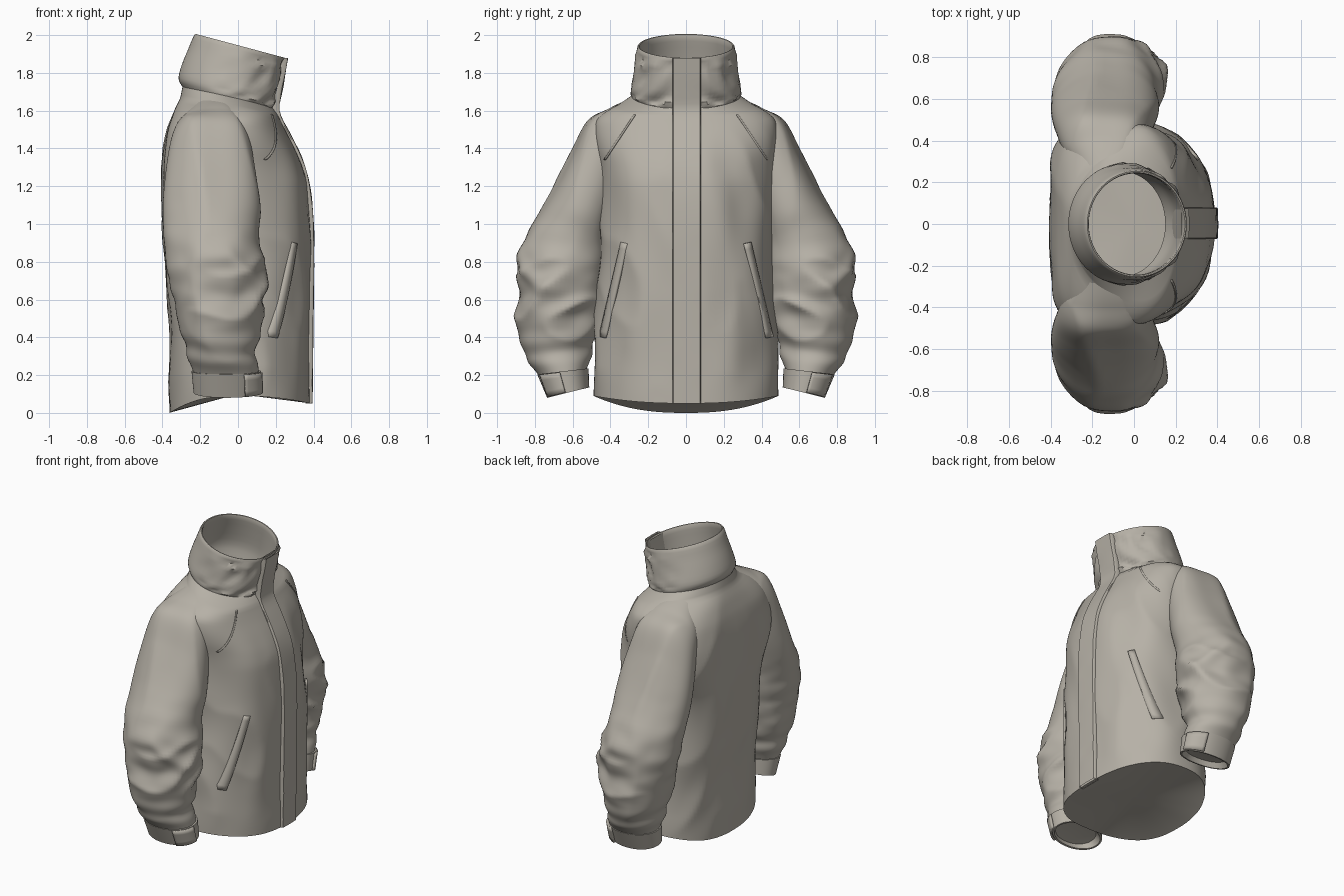
import bpy, bmesh, math
from mathutils import Vector, noise

if "Cube" in bpy.data.objects:
    bpy.data.objects.remove(bpy.data.objects["Cube"])

fabric = bpy.data.materials.new("warm_grey_fabric")
fabric.diffuse_color = (0.47, 0.44, 0.385, 1)
fabric.use_nodes = True
fabric.node_tree.nodes["Principled BSDF"].inputs["Base Color"].default_value = fabric.diffuse_color


def curve(keys, t):
    """Smooth interpolation through (t, v1, v2, ...) keys."""
    n = len(keys)
    t = min(max(t, keys[0][0]), keys[-1][0])
    i = next((k for k in range(n - 1) if t <= keys[k + 1][0]), n - 2)

    def slope(k, c):
        a, b = keys[max(k - 1, 0)], keys[min(k + 1, n - 1)]
        return (b[c] - a[c]) / (b[0] - a[0])
    h = keys[i + 1][0] - keys[i][0]
    u = (t - keys[i][0]) / h
    return [(2*u**3 - 3*u*u + 1) * keys[i][c] + (u**3 - 2*u*u + u) * h * slope(i, c)
            + (3*u*u - 2*u**3) * keys[i + 1][c] + (u**3 - u*u) * h * slope(i + 1, c)
            for c in range(1, len(keys[0]))]


def power(v, n):
    return math.copysign(abs(v) ** (2 / n), v)


def loft(name, rows, closed=True, tip=None, solid=0, angle=40):
    """Skin rows of points; tip closes the last row with a fan."""
    bm = bmesh.new()
    vs = [[bm.verts.new(p) for p in r] for r in rows]
    n = len(rows[0])
    for a, b in zip(vs, vs[1:]):
        for j in range(n if closed else n - 1):
            k = (j + 1) % n
            bm.faces.new((a[j], a[k], b[k], b[j]))
    if tip:
        t = bm.verts.new(tip)
        for j in range(n):
            bm.faces.new((vs[-1][j], vs[-1][(j + 1) % n], t))
    bmesh.ops.recalc_face_normals(bm, faces=bm.faces)
    me = bpy.data.meshes.new(name)
    bm.to_mesh(me)
    bm.free()
    me.materials.append(fabric)
    ob = bpy.data.objects.new(name, me)
    bpy.context.collection.objects.link(ob)
    if solid:
        m = ob.modifiers.new("thickness", 'SOLIDIFY')
        m.thickness, m.offset = solid, 0
    bpy.ops.object.select_all(action='DESELECT')
    ob.select_set(True)
    bpy.context.view_layer.objects.active = ob
    bpy.ops.object.shade_smooth_by_angle(angle=math.radians(angle))
    return ob


def ridge(x, y, z):
    """Sharp-crested fold noise, roughly -1..1."""
    return 1 - 3.2 * abs(noise.noise(Vector((x, y, z))))


# Torso profile: z, half width, back x, front x, back squareness
BODY = [(0, .49, -.36, .38, 2.4), (.4, .48, -.36, .38, 2.5), (.65, .465, -.375, .385, 2.8),
        (.95, .45, -.395, .385, 3.2), (1.2, .455, -.405, .365, 3.8), (1.3, .46, -.405, .34, 4),
        (1.4, .475, -.395, .30, 4), (1.5, .48, -.375, .25, 3.6), (1.56, .465, -.355, .22, 3),
        (1.61, .40, -.335, .20, 2.6), (1.67, .28, -.305, .18, 2.3), (1.73, .26, -.285, .17, 2.2)]
CX, NF = -.02, 2.3


def body_point(a, z):
    hw, xb, xf, nb = curve(BODY, z)
    c, s = math.cos(a), math.sin(a)
    n = NF if c > 0 else nb
    # the back is wider across the shoulder blades
    wide = 1 + .12 * max(0, min(1, -c * 3)) * math.exp(-((z - 1.3) / .22) ** 2)
    return Vector((CX + power(c, n) * ((xf - CX) if c > 0 else (CX - xb)), power(s, n) * hw * wide, z))


def front_x(y, z):
    hw, xb, xf, nb = curve(BODY, z)
    return CX + (xf - CX) * max(0, 1 - (abs(y) / hw) ** NF) ** (1 / NF)


# Torso with dipped hem, slanted neckline and soft vertical folds
rows = []
for i in range(71):
    t = 1 - i / 70
    row = []
    for j in range(112):
        a = 2 * math.pi * j / 112
        c, s = math.cos(a), math.sin(a)
        low = .09 * s * s + .05 * max(c, 0) ** 2
        z = low * (1 - t) + (1.62 - .05 * c) * t
        p = body_point(a, z)
        fade = min(1, abs(p.y) / .25) if c > 0 else .8
        fade *= min(1, t * 8 + .2) * min(1, (1 - t) * 6)
        d = .010 * ridge(p.x * 3, p.y * 4 + z * 1.2, z * 1.6 + 5) + .012 * noise.noise(Vector((p.x * 4, p.y * 6, z * 3)))
        p += Vector((c, s, 0)) * d * fade
        row.append(p)
    rows.append(row)
# Shoulder yoke rising to the neck, and the turned-under hem
neck = []
for j, p in enumerate(rows[0]):
    a = math.atan2(p.y / .45, (p.x + .06) / .28)
    neck.append(Vector((-.055 + .235 * math.cos(a), .272 * math.sin(a), 1.685 - .06 * math.cos(a))))
yoke = [[n.lerp(p, k / 5) for n, p in zip(neck, rows[0])] for k in range(5)]
hem = [p * .97 + Vector((0, 0, .004)) for p in rows[-1]]
loft("jacket_body", yoke + rows + [hem], tip=(0, 0, .10))

# Stand collar: front x, front z, back x, back z, half width (outside, rim, inside)
COLLAR = [(.165, 1.575, -.275, 1.70, .27), (.20, 1.615, -.30, 1.735, .287),
          (.212, 1.66, -.315, 1.775, .288), (.225, 1.73, -.295, 1.85, .275),
          (.24, 1.81, -.262, 1.93, .264), (.253, 1.872, -.232, 2.0, .258),
          (.238, 1.87, -.217, 1.992, .243), (.222, 1.78, -.25, 1.90, .252),
          (.195, 1.66, -.285, 1.78, .262), (.15, 1.57, -.26, 1.69, .25)]
rows = []
for k in range(28):
    fx, fz, bx, bz, hw = curve([(i,) + c for i, c in enumerate(COLLAR)], k / 3)
    row = []
    for j in range(80):
        a = math.tau * j / 80
        c, s = math.cos(a), math.sin(a)
        w = .014 * ridge(c * 2, abs(s) * 3 + k * .2, k * .25) * max(0, c + .5) * (3 < k < 14)
        w = w * min(1, abs(s) * 1.6) - (.008 if abs(s) < .35 and c > 0 and k < 15 else 0)
        row.append(((fx + bx) / 2 + c * ((fx - bx) / 2 + w), s * (hw + w), (fz + bz) / 2 + c * (fz - bz) / 2))
    rows.append(row)
loft("collar", rows, angle=50)

# Front placket and its collar end: z, x of the outer face
PLACKET = [(.05, .393), (.4, .397), (.9, .402), (1.1, .393), (1.25, .37), (1.36, .334),
           (1.48, .275), (1.56, .232), (1.61, .218), (1.68, .228), (1.78, .247), (1.88, .264)]
rows = []
for i in range(61):
    z = .05 + 1.83 * i / 60
    x = curve(PLACKET, z)[0]
    q = .004 * noise.noise(Vector((0, 3, z * 9)))
    rows.append([(x - .035, -.072, z), (x - .008 + q, -.072, z), (x + q, -.066, z), (x + .002 - q, 0, z),
                 (x + q, .074, z), (x - .008 + q, .080, z), (x - .035, .080, z)])
loft("front_placket", rows)


def strip(name, a, b, width, lift, thick):
    """Plate laid on the torso front between two (y, z) points."""
    d = Vector((b[0] - a[0], b[1] - a[1])).normalized()
    side = Vector((-d.y, d.x)) * width / 2
    rows = []
    for i in range(17):
        m = Vector(a).lerp(Vector(b), i / 16)
        pts = [m + side * f for f in (-1, 0, 1)]
        rows.append([(front_x(p.x, p.y) + lift, p.x, p.y) for p in pts])
    loft(name, rows, closed=False, solid=thick)


# Raglan sleeve rings: step, inner y z, outer y z, back x, front x
SLEEVE = [(-1, .25, 1.45, .285, 1.665, -.27, .05), (0, .29, 1.36, .40, 1.618, -.325, .065),
          (1, .34, 1.22, .52, 1.555, -.365, .075), (2, .38, 1.07, .61, 1.38, -.39, .095),
          (3, .41, .95, .715, 1.165, -.40, .115), (4, .43, .83, .858, .88, -.39, .115),
          (5, .44, .65, .89, .68, -.365, .125), (6, .455, .50, .898, .50, -.325, .11),
          (7, .49, .37, .86, .34, -.28, .09), (8, .525, .235, .775, .19, -.235, .11)]


def ring_point(s, r, a, grow=0, n=2.1):
    yi, zi, yo, zo, xb, xf = r
    c, q = power(math.cos(a), n), power(math.sin(a), n)
    h = Vector((0, (yo - yi) / 2, (zo - zi) / 2))
    h += h.normalized() * grow
    p = Vector(((xb + xf) / 2, (yi + yo) / 2, (zi + zo) / 2)) + h * c
    p.x += q * ((xf - xb) / 2 + grow)
    p.y *= s
    return p


for s, side in ((1, "left"), (-1, "right")):
    # Sleeve with crumpled elbow folds
    rows = []
    for i in range(101):
        u = -1 + 9 * i / 100
        r = curve(SLEEVE, u)
        row = []
        for j in range(72):
            a = math.tau * j / 72
            p = ring_point(1, r, a)
            crumple = math.exp(-((u - 5.3) / 1.6) ** 2)
            front = .55 + .45 * math.sin(a)
            edge = min(1, (8 - u) * 2) * min(1, (u + 1) * .6)
            g = crumple * front * .034 * ridge(p.x * 2.2 + 1, p.y * 2.5 - p.z, p.z * 4.5 + p.y * 2)
            g += crumple * .012 * noise.noise(Vector((p.x * 6, p.y * 6, p.z * 11)))
            g += .010 * ridge(p.x * 4 + 7, p.y * 2, p.z * 1.3)
            # overlapping elbow fold and gathered folds above the cuff
            bend = p.z - (.80 - .9 * max(0, p.x + .05)) - .12 * (p.y - .65)
            g += .022 * math.exp(-(bend / .05) ** 2) * max(0, math.cos(a - .9))
            g += .008 * math.sin(p.z * 40 + 6 * p.y + 5 * p.x) * math.exp(-((u - 7.1) / .6) ** 2)
            row.append(ring_point(s, r, a, (g - .008 * crumple) * edge))
        rows.append(row)
    loft(side + "_sleeve", rows, tip=ring_point(s, curve(SLEEVE, 8), 0, -.125), angle=50)

    # Cuff band with a recessed opening
    top, bottom = (.522, .235, .782, .205, -.24, .115), (.512, .135, .735, .08, -.235, .12)
    inside = (.53, .165, .745, .115, -.21, .095)
    rows = [[ring_point(s, r, math.tau * j / 56, g) for j in range(56)]
            for r, g in ((top, -.02), (top, .006), (bottom, 0), (bottom, -.012), (inside, -.01))]
    loft(side + "_cuff", rows, tip=Vector((-.057, s * .64, .15)))

    # Cuff strap tab
    rows = []
    for i in range(5):
        f = .03 + .94 * i / 4
        r = [p + (q - p) * f for p, q in zip(top, bottom)]
        rows.append([ring_point(s, r, math.radians(30 + 6 * j), .009) for j in range(10)])
    loft(side + "_cuff_tab", rows, closed=False, solid=.012)

    # Slanted pocket welt and raglan seam
    strip(side + "_pocket_welt", (s * .325, .90), (s * .44, .40), .034, .008, .014)
    strip(side + "_raglan_seam", (s * .27, 1.58), (s * .43, 1.34), .008, .003, .006)
